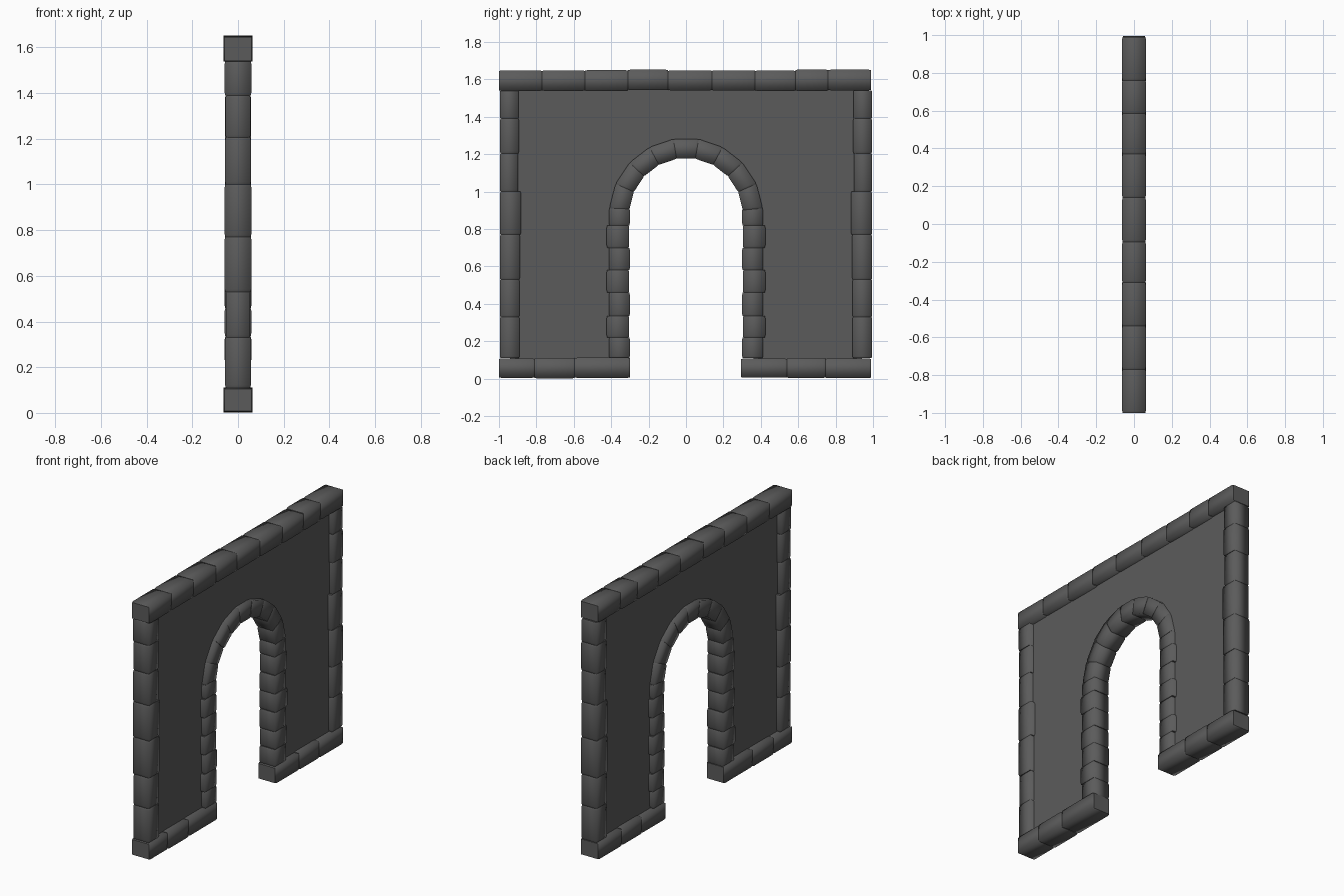
import bpy, bmesh, math, random
from mathutils import Vector

if "Cube" in bpy.data.objects:
    bpy.data.objects.remove(bpy.data.objects["Cube"])

random.seed(4)
stone_mat = bpy.data.materials.new("dark grey stone")
stone_mat.diffuse_color = (0.105, 0.105, 0.105, 1)
stone_mat.use_nodes = True
stone_mat.node_tree.nodes["Principled BSDF"].inputs["Base Color"].default_value = stone_mat.diffuse_color


def finish(bm, name):
    bmesh.ops.recalc_face_normals(bm, faces=bm.faces)
    me = bpy.data.meshes.new(name)
    bm.to_mesh(me)
    bm.free()
    me.materials.append(stone_mat)
    ob = bpy.data.objects.new(name, me)
    bpy.context.collection.objects.link(ob)
    return ob


def stone(bm, a0, a1, b0, b1, depth, chamfer=0.012, shrink=0.95):
    """Block lofted from edge a0-a1 to edge b0-b1 (y, z pairs), softened at both ends."""
    def corners(p, q):
        return [Vector((-depth, *p)), Vector((depth, *p)), Vector((depth, *q)), Vector((-depth, *q))]
    A, B = corners(a0, a1), corners(b0, b1)
    length = (sum(B, Vector()) - sum(A, Vector())).length / 4
    k = chamfer / length
    rings = []
    for t, s in ((0, shrink), (k, 1), (1 - k, 1), (1, shrink)):
        pts = [a.lerp(b, t) for a, b in zip(A, B)]
        c = sum(pts, Vector()) / 4
        rings.append([bm.verts.new(c + (p - c) * s) for p in pts])
    for r, q in zip(rings, rings[1:]):
        for i in range(4):
            f = bm.faces.new((r[i], r[(i + 1) % 4], q[(i + 1) % 4], q[i]))
            f.smooth = True
    for r in (rings[0], rings[-1]):
        f = bm.faces.new(r)
        for e in f.edges:
            e.smooth = False


def jit(v):
    return random.uniform(-v, v)


def row(name, joints, z0, z1, depth):
    """Horizontal course of stones along y."""
    bm = bmesh.new()
    for a, b in zip(joints, joints[1:]):
        lo, hi = z0 + jit(0.003), z1 + jit(0.003)
        stone(bm, (a, lo), (a, hi), (b, lo), (b, hi), depth)
    finish(bm, name)


def column(name, blocks, side, depth):
    """Vertical stack: blocks are (z0, z1, inner y, outer y)."""
    bm = bmesh.new()
    for z0, z1, yi, yo in blocks:
        stone(bm, (side * yi, z0), (side * yo, z0), (side * yi, z1), (side * yo, z1), depth + jit(0.003))
    finish(bm, name)


# cap and base courses
row("top_course", [-1, -.77, -.54, -.31, -.095, .14, .37, .585, .76, .99], 1.54, 1.65, 0.063)
row("base_course_left", [-1, -.81, -.595, -.30], 0.003, 0.11, 0.063)
row("base_course_right", [.295, .54, .745, .99], 0.003, 0.11, 0.063)

# outer end columns
zs = [.11, .33, .53, .77, 1.0, 1.205, 1.39, 1.54]
inner = [.89, .89, .888, .882, .898, .893, .895]
end_blocks = [(a, b, i, .995) for a, b, i in zip(zs, zs[1:], inner)]
# door jambs, alternate stones slightly larger
jz = [.11, .22, .335, .46, .58, .70, .82, .91]
jamb_blocks = [(a, b, .30 + .004 * (i % 2), .412 + .012 * (i % 2))
               for i, (a, b) in enumerate(zip(jz, jz[1:]))]
for side, label in ((-1, "left"), (1, "right")):
    column("end_column_" + label, end_blocks, side, 0.056)
    column("door_jamb_" + label, jamb_blocks, side, 0.056)

# arch ring of nine wedge stones
CZ, RI, RO, N = 0.875, 0.305, 0.412, 9
bm = bmesh.new()


def polar(r, a):
    return (r * math.cos(a), CZ + r * math.sin(a))


start = math.radians(5)
step = (math.pi - 2 * start) / N
for i in range(N):
    a, b = start + i * step, start + (i + 1) * step
    stone(bm, polar(RI, a), polar(RO, a), polar(RI, b), polar(RO, b), 0.056 + jit(0.002), 0.01)
finish(bm, "arch_ring")

# recessed wall panel with arched opening
R, T, SEG = 0.36, 0.028, 18
outline = [(0.36, 0.06), (0.94, 0.06), (0.94, 1.6), (-0.94, 1.6), (-0.94, 0.06), (-0.36, 0.06)]
outline += [polar(R, math.pi - math.pi * i / SEG) for i in range(SEG + 1)]
bm = bmesh.new()
face = bm.faces.new([bm.verts.new((-T, y, z)) for y, z in outline])
ext = bmesh.ops.extrude_face_region(bm, geom=[face], use_keep_orig=True)
bmesh.ops.translate(bm, vec=(2 * T, 0, 0),
                    verts=[v for v in ext["geom"] if isinstance(v, bmesh.types.BMVert)])
bmesh.ops.triangulate(bm, faces=[f for f in bm.faces if len(f.verts) > 4])
finish(bm, "wall_panel")
